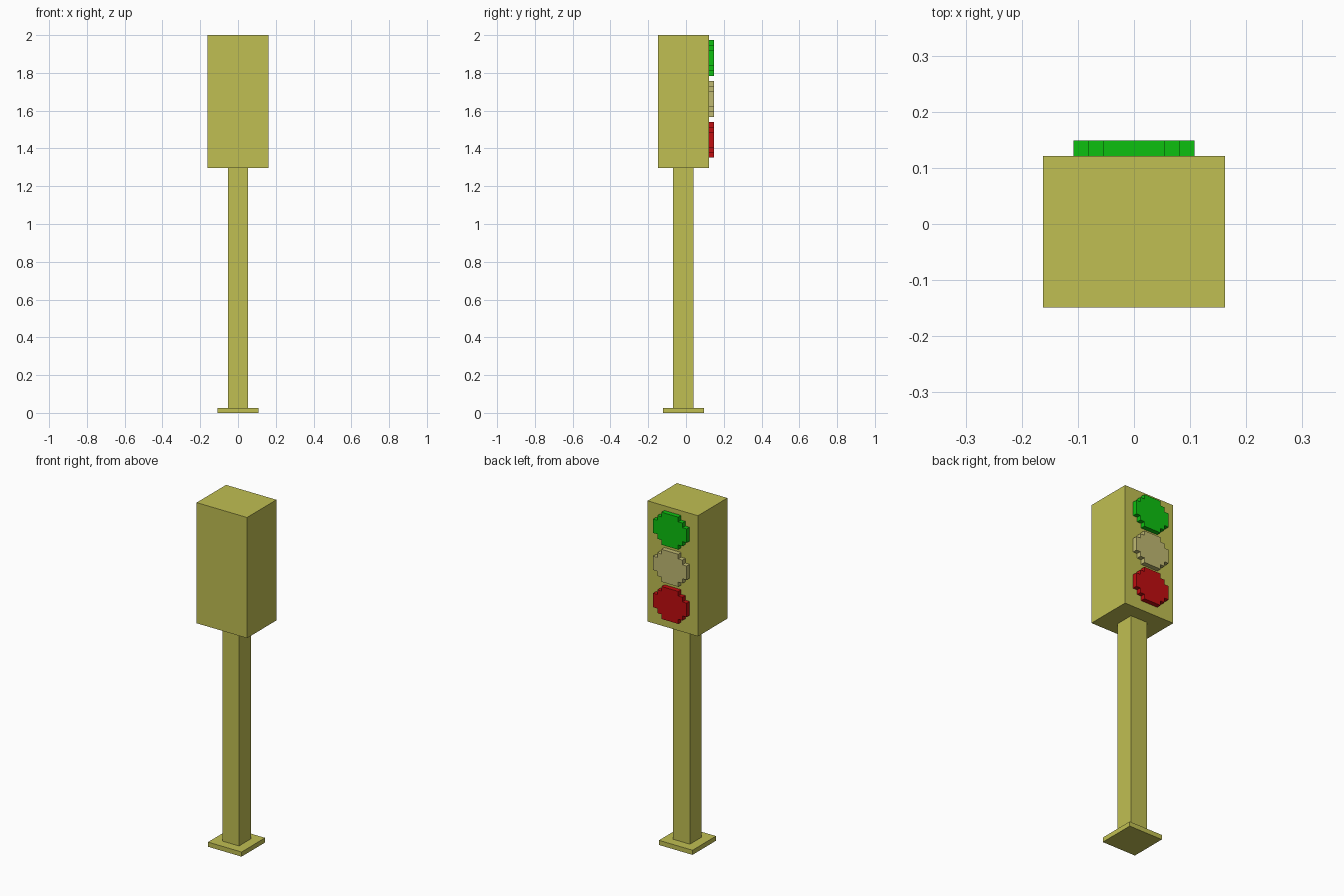
import bpy
import bmesh

cube = bpy.data.objects.get("Cube")
if cube:
    bpy.data.objects.remove(cube, do_unlink=True)

U = 2 / 74            # one block of the grid
BACK = 5.5            # lens face, in blocks from the centre


def material(name, rgb):
    mat = bpy.data.materials.new(name)
    mat.use_nodes = True
    mat.diffuse_color = (*rgb, 1)
    mat.node_tree.nodes["Principled BSDF"].inputs["Base Color"].default_value = (*rgb, 1)
    return mat


def prism(name, outline, y0, y1, mat):
    """Extrude an x-z outline, in blocks, from y0 to y1."""
    bm = bmesh.new()
    face = bm.faces.new([bm.verts.new((x * U, y0 * U, z * U)) for x, z in outline])
    grown = bmesh.ops.extrude_face_region(bm, geom=[face])["geom"]
    verts = [g for g in grown if isinstance(g, bmesh.types.BMVert)]
    bmesh.ops.translate(bm, verts=verts, vec=(0, (y1 - y0) * U, 0))
    bmesh.ops.recalc_face_normals(bm, faces=bm.faces)
    mesh = bpy.data.meshes.new(name)
    bm.to_mesh(mesh)
    bm.free()
    mesh.materials.append(mat)
    obj = bpy.data.objects.new(name, mesh)
    bpy.context.collection.objects.link(obj)
    return obj


def box(name, half, z0, z1, y0, y1, mat):
    return prism(name, [(-half, z0), (half, z0), (half, z1), (-half, z1)], y0, y1, mat)


def lens(name, z0, mat):
    """Stepped disc, seven blocks tall and eight wide."""
    steps = [(2, 0), (2, 1), (3, 1), (3, 2), (4, 2), (4, 5), (3, 5), (3, 6), (2, 6), (2, 7)]
    right = [(x, z0 + z) for x, z in steps]
    left = [(-x, z) for x, z in reversed(right)]
    return prism(name, right + left, BACK - 1, BACK, mat)


ochre = material("ochre yellow", (0.53, 0.52, 0.085))
green = material("signal green", (0.004, 0.53, 0.005))
cream = material("pale amber", (0.53, 0.49, 0.17))
red = material("signal red", (0.53, 0.004, 0.005))

# Post and housing
box("base_plate", 4, 0, 1, -4.5, 3.5, ochre)
box("post", 2, 1, 48, -2.5, 1.5, ochre)
box("signal_housing", 6, 48, 74, -5.5, 4.5, ochre)

# Lenses
for i, (name, mat) in enumerate([("red_lens", red), ("amber_lens", cream), ("green_lens", green)]):
    lens(name, 50 + 8 * i, mat)
